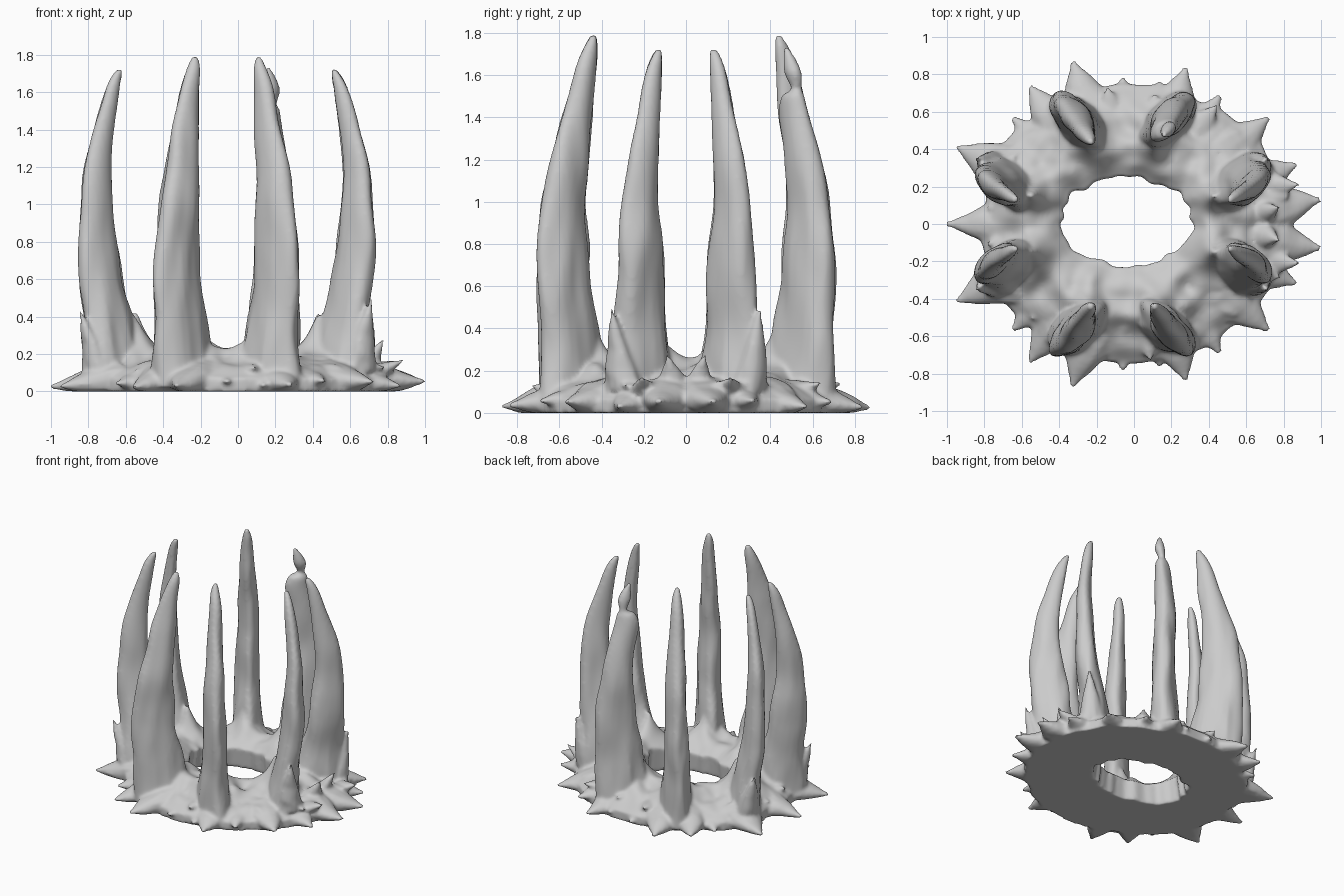
import bpy, bmesh, math, random
from mathutils import Vector, noise

if "Cube" in bpy.data.objects:
    bpy.data.objects.remove(bpy.data.objects["Cube"])
random.seed(4)

bone = bpy.data.materials.new("bone_grey")
GREY = (0.6, 0.6, 0.6, 1)
bone.diffuse_color = GREY
bone.use_nodes = True
bone.node_tree.nodes["Principled BSDF"].inputs["Base Color"].default_value = GREY
parts = []


def loft(name, rings, closed_loop=False):
    """Skin a list of point rings; cap both ends or join the last ring to the first."""
    bm = bmesh.new()
    loops = [[bm.verts.new(p) for p in ring] for ring in rings]
    n = len(loops[0])
    pairs = list(zip(loops, loops[1:]))
    if closed_loop:
        pairs.append((loops[-1], loops[0]))
    else:
        bm.faces.new(loops[0])
        bm.faces.new(loops[-1])
    for a, b in pairs:
        for i in range(n):
            j = (i + 1) % n
            bm.faces.new((a[i], a[j], b[j], b[i]))
    bmesh.ops.recalc_face_normals(bm, faces=bm.faces)
    mesh = bpy.data.meshes.new(name)
    bm.to_mesh(mesh)
    bm.free()
    mesh.materials.append(bone)
    obj = bpy.data.objects.new(name, mesh)
    bpy.context.collection.objects.link(obj)
    parts.append(obj)


def curve_at(rows, u):
    """Catmull-Rom sample of a list of rows, u from 0 to 1."""
    f = u * (len(rows) - 1)
    i = min(int(f), len(rows) - 2)
    t = f - i
    p = [rows[max(0, min(len(rows) - 1, i + k))] for k in (-1, 0, 1, 2)]
    return [0.5 * (2 * b + (c - a) * t + (2 * a - 5 * b + 4 * c - d) * t * t
                   + (3 * b - a - 3 * c + d) * t ** 3) for a, b, c, d in zip(*p)]


# Tusk profiles: height, x offset, y offset, half length, half thickness
LONG_TUSK = [
    (0.02, .23, .54, .2, .13), (0.2, .235, .545, .19, .11), (0.4, .245, .555, .172, .092),
    (0.6, .265, .58, .155, .085), (0.8, .265, .58, .148, .08), (1.0, .255, .58, .127, .075),
    (1.2, .24, .55, .104, .065), (1.4, .22, .515, .09, .055), (1.6, .2, .48, .062, .045),
    (1.72, .18, .455, .04, .034), (1.793, .17, .437, .015, .015)]
SHORT_TUSK = [
    (0.02, .6, .22, .2, .13), (0.2, .61, .215, .185, .11), (0.4, .635, .217, .155, .088),
    (0.6, .67, .212, .14, .08), (0.8, .695, .215, .128, .075), (1.0, .695, .215, .102, .062),
    (1.2, .69, .2, .087, .055), (1.4, .66, .18, .066, .045), (1.6, .615, .155, .044, .034),
    (1.68, .59, .14, .03, .025), (1.725, .57, .13, .014, .014)]
# One long tusk is chipped: a thin neck carries a small leaning tip
CHIPPED_TUSK = LONG_TUSK[:8] + [
    (1.5, .225, .51, .065, .045), (1.535, .24, .525, .028, .024),
    (1.62, .24, .505, .045, .035), (1.73, .22, .475, .014, .014)]
CENTRE_X = -0.06


def tusk(name, rows, sx, sy):
    out = Vector((sx, sy, 0)).normalized()
    side = Vector((-sy, sx, 0)).normalized()
    rings = []
    for k in range(61):
        z, x, y, a, b = curve_at(rows, k / 60)
        mid = Vector((CENTRE_X + sx * x, sy * y, z))
        ring = []
        for i in range(24):
            t = math.tau * i / 24
            p = mid + out * a * math.cos(t) + side * b * math.sin(t)
            # lumps stretched along the tusk give it long soft ridges
            lump = noise.noise(p * Vector((11, 11, 3))) * 0.18
            ring.append(mid + (p - mid) * (1 + lump))
        rings.append(ring)
    loft(name, rings)


for sx, xs in ((1, "left"), (-1, "right")):
    for sy, ys in ((-1, "front"), (1, "back")):
        chipped = sx > 0 and sy > 0
        tusk(f"long_tusk_{ys}_{xs}", CHIPPED_TUSK if chipped else LONG_TUSK, sx, sy)
        tusk(f"short_tusk_{ys}_{xs}", SHORT_TUSK, sx, sy)

# Base ring: lumpy mound around an oval hole, rising in flares where tusks grow out
ROOTS = [(CENTRE_X + sx * x, sy * y) for sx in (-1, 1) for sy in (-1, 1)
         for x, y in ((.18, .43), (.49, .15))]
RIDGE = [(.12,), (.145,), (.15,), (.145,), (.14,), (.135,), (.12,), (.1,), (.06,)]


def ground(x, y, s):
    h = curve_at(RIDGE, s)[0]
    h += sum(.28 * math.exp(-math.hypot(x - a, y - b) / .09) for a, b in ROOTS)
    p = Vector((x, y, 0))
    return max(.02, h + noise.noise(p * 9) * .05 * math.sin(math.pi * min(1, s + .05)))


STEPS = 180
rings = []
for k in range(26):
    s = k / 25
    ring = []
    for i in range(STEPS):
        t = math.tau * i / STEPS
        c, d = math.cos(t), math.sin(t)
        wob = noise.noise(Vector((c, d, 0)) * 4) * .04
        inner = Vector((-.04 + (.35 + wob) * c, .01 + (.24 + wob) * d))
        outer = Vector(((.82 + wob) * c, (.745 + wob) * d))
        p = inner.lerp(outer, s)
        ring.append(Vector((p.x, p.y, ground(p.x, p.y, s))))
    rings.append(ring)
floor_out = [Vector((p.x, p.y, 0)) for p in rings[-1]]
floor_in = [Vector((p.x * 1.07, p.y * 1.07, 0)) for p in rings[0]]
loft("base_ring", rings + [floor_out, floor_in], closed_loop=True)


def spike(name, base, tip, w, h):
    """Tapered thorn with an oval section, kept above the floor."""
    base, tip = Vector(base), Vector(tip)
    axis = tip - base
    side = axis.cross(Vector((0, 0, 1))).normalized()
    up = side.cross(axis).normalized()
    rings = []
    for k in range(9):
        t = k / 8
        f = max(.08, (1 - t) ** .85)
        mid = base + axis * t
        ring = []
        for i in range(12):
            q = math.tau * i / 12
            p = mid + side * w * f * math.cos(q) + up * h * f * math.sin(q)
            p += noise.noise_vector(p * 9) * .025 * (1 - t)
            p.z = max(0, p.z)
            ring.append(p)
        rings.append(ring)
    loft(name, rings)


# Rim thorns, mirrored front to back
RIM = [(-.33, .872), (.28, .84), (-.56, .74), (.46, .69), (.72, .57), (-.65, .57),
       (-.95, .415), (.87, .32), (1, .13), (-.06, .785), (.14, .765)]
for n, (x, y) in enumerate(RIM):
    for sy, ys in ((-1, "front"), (1, "back")):
        tip = Vector((x, sy * y, random.uniform(.02, .06)))
        root = tip - Vector((x * .9, sy * y, 0)).normalized() * .32
        root.z = .06
        spike(f"rim_thorn_{ys}_{n}", root, tip, .175, .12)
spike("rim_thorn_right", (-.68, 0, .06), (-1.01, 0, .025), .14, .11)

# Smaller upper thorns, tilted upward between the rim thorns
for n in range(20):
    t = math.tau * (n + random.uniform(.2, .8)) / 20
    c, d = math.cos(t), math.sin(t)
    r = random.uniform(.92, 1.02)
    spike(f"upper_thorn_{n}", (.62 * c, .56 * d, .09),
          (.84 * r * c, .74 * r * d, random.uniform(.09, .15)), .11, .08)

# Upright hooks beside the short tusks and on the left flank
for sy, ys in ((-1, "front"), (1, "back")):
    spike(f"hook_right_{ys}", (-.74, sy * .3, .1), (-.845, sy * .35, .43), .1, .08)
    spike(f"hook_left_{ys}", (.65, sy * .3, .12), (.71, sy * .355, .5), .1, .08)
    spike(f"flank_hook_{ys}", (.66, sy * .05, .08), (.78, sy * .09, .28), .09, .08)
    spike(f"flank_thorn_{ys}", (.68, sy * .2, .07), (.89, sy * .21, .17), .1, .07)

# Fuse everything into one grown shape with soft joins
bpy.ops.object.select_all(action="DESELECT")
for obj in parts:
    obj.select_set(True)
crown = parts[0]
bpy.context.view_layer.objects.active = crown
bpy.ops.object.join()
crown.name = "tusk_crown"
fuse = crown.modifiers.new("fuse", "REMESH")
fuse.mode = "VOXEL"
fuse.voxel_size = 0.013
fuse.use_smooth_shade = True
soften = crown.modifiers.new("soften", "SMOOTH")
soften.factor = 0.5
soften.iterations = 5
